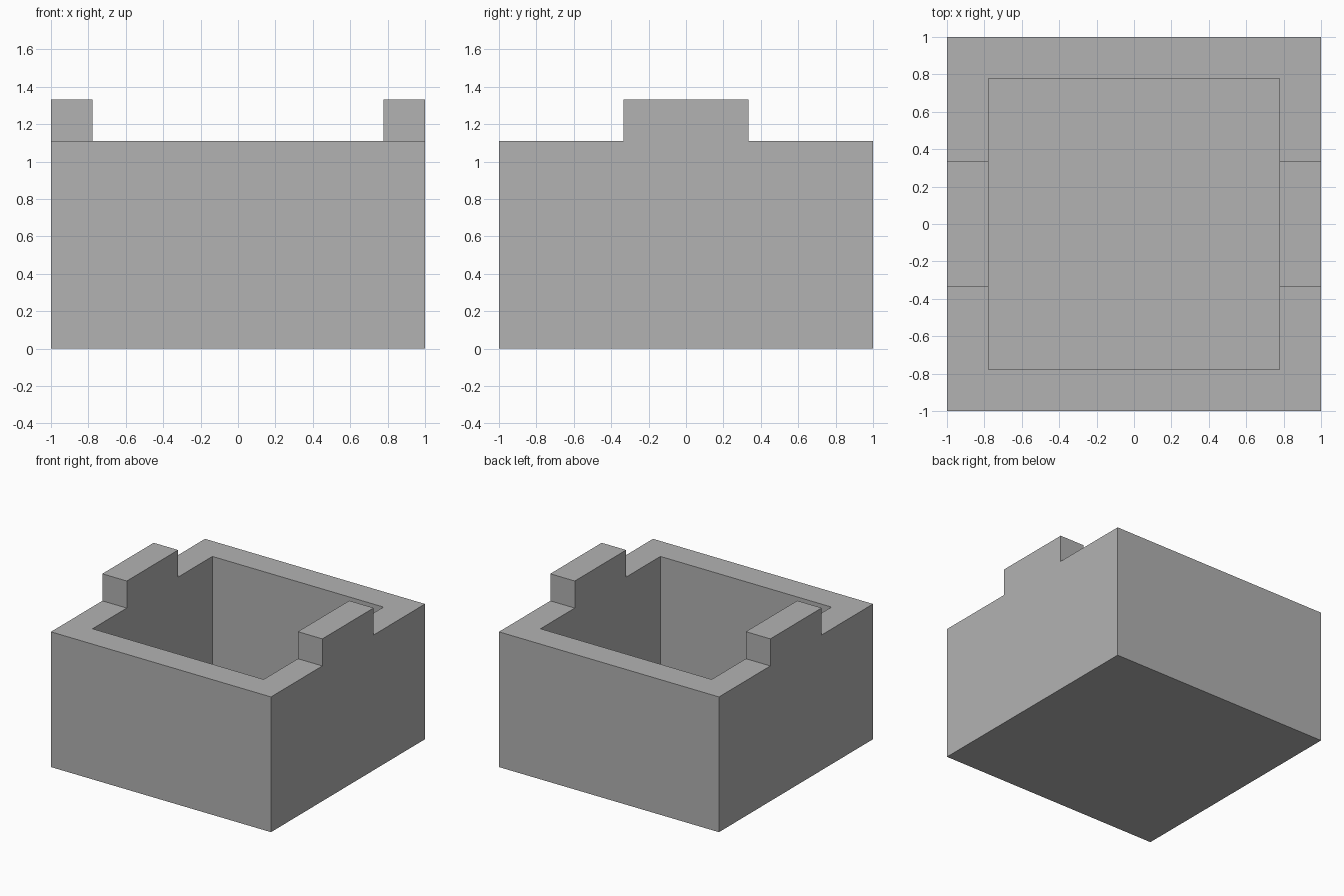
import bpy
import bmesh
import math
from mathutils import Vector

cube = bpy.data.objects.get("Cube")
if cube:
    bpy.data.objects.remove(cube, do_unlink=True)

# Proportions: everything sits on a unit of one ninth
U = 1 / 9
HALF, WALL, HEIGHT = 1.0, 2 * U, 10 * U
INNER = HALF - WALL
TAB_HALF, TAB_RISE = 3 * U, 2 * U
FLOOR = 2 * U

grey = bpy.data.materials.new("plain_grey")
grey.use_nodes = True
colour = (0.448, 0.448, 0.448, 1)
grey.diffuse_color = colour
grey.node_tree.nodes["Principled BSDF"].inputs["Base Color"].default_value = colour

# Solid block
bm = bmesh.new()
bmesh.ops.create_cube(bm, size=1)
bmesh.ops.scale(bm, vec=(2 * HALF, 2 * HALF, HEIGHT), verts=bm.verts)
bmesh.ops.translate(bm, vec=(0, 0, HEIGHT / 2), verts=bm.verts)

# Cut lines for the rim and the tabs
for axis, offsets in (("X", (INNER,)), ("Y", (INNER, TAB_HALF))):
    normal = Vector((axis == "X", axis == "Y", 0))
    for offset in offsets:
        for side in (-1, 1):
            bmesh.ops.bisect_plane(bm, geom=bm.verts[:] + bm.edges[:] + bm.faces[:],
                                   plane_co=normal * offset * side, plane_no=normal)


def push_top(rule, distance):
    """Extrude the rim-level faces whose centre meets the rule."""
    bm.normal_update()
    picked = []
    for f in bm.faces:
        c = f.calc_center_median()
        if f.normal.z > 0.9 and abs(c.z - HEIGHT) < 1e-4 and rule(c):
            picked.append(f)
    result = bmesh.ops.extrude_face_region(bm, geom=picked)
    moved = [g for g in result["geom"] if isinstance(g, bmesh.types.BMVert)]
    bmesh.ops.translate(bm, vec=(0, 0, distance), verts=moved)
    left = [f for f in picked if f.is_valid]
    if left:
        bmesh.ops.delete(bm, geom=left, context='FACES')


# Raised tabs on the left and right walls
for side in (-1, 1):
    push_top(lambda c: c.x * side > INNER and abs(c.y) < TAB_HALF, TAB_RISE)

# Hollow inside
push_top(lambda c: abs(c.x) < INNER and abs(c.y) < INNER, FLOOR - HEIGHT)

# Clean flat faces
bmesh.ops.remove_doubles(bm, verts=bm.verts, dist=1e-5)
bmesh.ops.dissolve_limit(bm, angle_limit=math.radians(1), verts=bm.verts, edges=bm.edges)
bmesh.ops.recalc_face_normals(bm, faces=bm.faces)

mesh = bpy.data.meshes.new("open_box")
bm.to_mesh(mesh)
bm.free()
mesh.materials.append(grey)
box = bpy.data.objects.new("open_box", mesh)
bpy.context.collection.objects.link(box)
